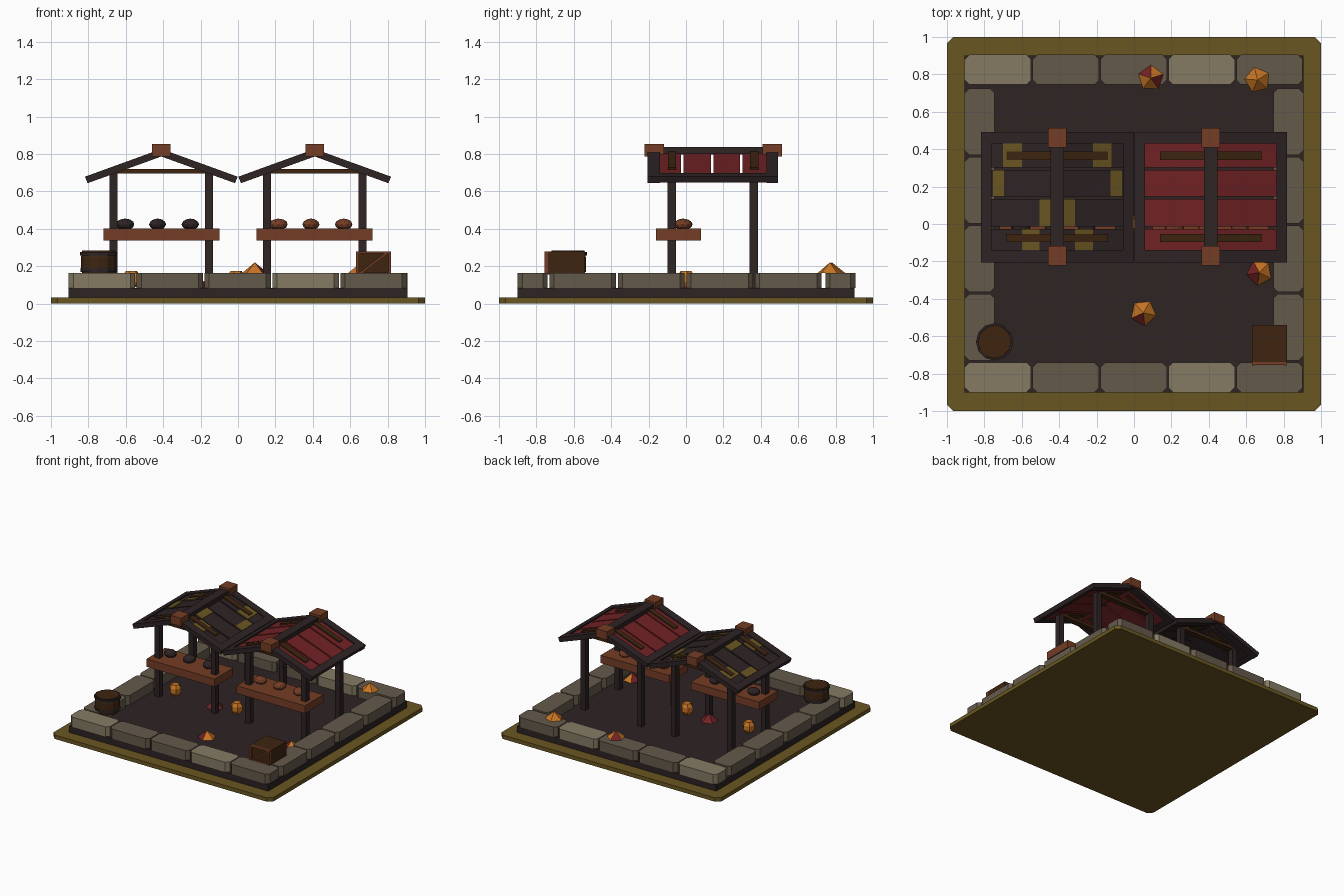
import bpy, bmesh, math
from mathutils import Matrix

if "Cube" in bpy.data.objects:
    bpy.data.objects.remove(bpy.data.objects["Cube"])


def material(name, r, g, b):
    m = bpy.data.materials.new(name)
    lin = [((c / 255 + 0.055) / 1.055) ** 2.4 for c in (r, g, b)]
    m.diffuse_color = (*lin, 1)
    m.use_nodes = True
    m.node_tree.nodes["Principled BSDF"].inputs["Base Color"].default_value = m.diffuse_color
    return m


OLIVE = material("olive_grass", 106, 86, 34)
LIGHT = material("light_stone", 133, 123, 100)
STONE = material("grey_stone", 101, 90, 75)
DARK = material("charred_wood", 46, 35, 36)
RED = material("red_cloth", 113, 34, 36)
BROWN = material("red_brown_wood", 116, 61, 37)
WOOD = material("dark_brown_wood", 62, 37, 17)
ORANGE = material("orange_leaf", 200, 117, 36)


def finish(name, bm, *mats):
    bmesh.ops.recalc_face_normals(bm, faces=bm.faces)
    me = bpy.data.meshes.new(name)
    bm.to_mesh(me)
    bm.free()
    for m in mats:
        me.materials.append(m)
    ob = bpy.data.objects.new(name, me)
    bpy.context.collection.objects.link(ob)
    return ob


def prism(name, pts, vec, mat):
    """Extrude a planar outline along a vector."""
    bm = bmesh.new()
    f = bm.faces.new([bm.verts.new(p) for p in pts])
    ext = bmesh.ops.extrude_face_region(bm, geom=[f])
    bmesh.ops.translate(bm, vec=vec, verts=[v for v in ext["geom"] if isinstance(v, bmesh.types.BMVert)])
    return finish(name, bm, mat)


def box(name, x0, x1, y0, y1, z0, z1, mat, c=0.0):
    """Box with optional chamfered vertical corners."""
    if c:
        o = [(x0 + c, y0), (x1 - c, y0), (x1, y0 + c), (x1, y1 - c),
             (x1 - c, y1), (x0 + c, y1), (x0, y1 - c), (x0, y0 + c)]
    else:
        o = [(x0, y0), (x1, y0), (x1, y1), (x0, y1)]
    return prism(name, [(x, y, z0) for x, y in o], (0, 0, z1 - z0), mat)


def lathe(name, x, y, profile, n, mat, turn=0.0):
    """Stack of n-sided rings (radius, z) with caps."""
    bm = bmesh.new()
    rings = [[bm.verts.new((x + r * math.cos(turn + math.tau * i / n),
                            y + r * math.sin(turn + math.tau * i / n), z)) for i in range(n)]
             for r, z in profile]
    for a, b in zip(rings, rings[1:]):
        for i in range(n):
            j = (i + 1) % n
            bm.faces.new((a[i], a[j], b[j], b[i]))
    bm.faces.new(rings[0])
    bm.faces.new(rings[-1])
    return finish(name, bm, mat)


# Ground slab and dark floor
box("ground_slab", -1, 1, -1, 1, 0, 0.032, OLIVE, 0.035)
box("dark_floor", -0.905, 0.905, -0.9, 0.9, 0.03, 0.085, DARK)

# Stone border: five stones front and back, four on each side
for side, y0, y1 in (("front", -0.9, -0.74), ("back", 0.745, 0.905)):
    for i in range(5):
        x = -0.905 + 0.363 * i
        box(f"{side}_border_stone", x, x + 0.355, y0, y1, 0.085, 0.165,
            LIGHT if i in (0, 3) else STONE, 0.025)
for side, x0, x1 in (("left", -0.905, -0.745), ("right", 0.745, 0.905)):
    for i in range(4):
        y = -0.73 + 0.366 * i
        box(f"{side}_border_stone", x0, x1, y, y + 0.357, 0.085, 0.165, STONE, 0.025)


# Stalls
def top(d):
    return 0.827 - 0.3625 * d


def slope(name, cx, s, d0, d1, y0, y1, hi, lo, mat):
    """Slab lying on the roof pitch, between two distances from the ridge."""
    k = (hi - lo) * 0.35
    pts = [(d0, top(d0) + hi), (d1, top(d1) + hi), (d1 - k, top(d1 - k) + lo), (d0, top(d0) + lo)]
    return prism(name, [(cx + s * d, y0, z) for d, z in pts], (0, y1 - y0, 0), mat)


ROWS = [(-0.14, -0.026), (-0.014, 0.133), (0.146, 0.289), (0.301, 0.43)]
PATCHES = [(0.095, 0.19), (0.035, 0.095), (0.285, 0.345), (0.19, 0.29)]

for cx, side, cloth, goods in ((-0.41, "left", DARK, DARK), (0.41, "right", RED, BROWN)):
    for px in (-0.255, 0.255):
        for py in (-0.077, 0.363):
            box(f"{side}_stall_post", cx + px - 0.022, cx + px + 0.022, py - 0.023, py + 0.023,
                0.08, 0.70, DARK)
    box(f"{side}_counter", cx - 0.31, cx + 0.31, -0.16, 0.08, 0.338, 0.402, BROWN)
    # Goods on the counter
    for i, gx in enumerate((-0.195, -0.02, 0.155)):
        bm = bmesh.new()
        bmesh.ops.create_icosphere(bm, subdivisions=2, radius=1)
        bm.transform(Matrix.Translation((cx + gx, -0.015, 0.424)) @ Matrix.Rotation(i * 1.1, 4, 'Z')
                     @ Matrix.Diagonal((0.052, 0.044, 0.031, 1)))
        finish(f"{side}_goods", bm, goods)
    # Tie beams, ridge and ridge caps
    for y in (-0.075, 0.365):
        box(f"{side}_tie_beam", cx - 0.265, cx + 0.265, y - 0.022, y + 0.022, 0.695, 0.72, WOOD)
    box(f"{side}_ridge_beam", cx - 0.036, cx + 0.036, -0.15, 0.44, 0.797, 0.837, DARK)
    for y in (-0.17, 0.46):
        box(f"{side}_ridge_cap", cx - 0.049, cx + 0.049, y - 0.052, y + 0.052, 0.787, 0.855, BROWN)
    # Both roof pitches
    for s in (-1, 1):
        for y0, y1 in ((-0.205, -0.14), (0.43, 0.492)):
            slope(f"{side}_gable_rafter", cx, s, 0, 0.408, y0, y1, 0, -0.04, DARK)
        slope(f"{side}_eave_beam", cx, s, 0.352, 0.407, -0.145, 0.435, 0, -0.036, DARK)
        for (y0, y1), (d0, d1) in zip(ROWS, PATCHES):
            slope(f"{side}_roof_plank", cx, s, 0, 0.36, y0, y1, -0.012, -0.028, cloth)
            if side == "left":
                slope("roof_patch", cx, s, d0, d1, y0, y1, -0.007, -0.014, OLIVE)
        for y in (-0.075, 0.365):
            slope(f"{side}_roof_batten", cx, s, 0.03, 0.272, y - 0.022, y + 0.022, -0.001, -0.035, WOOD)

# Barrel with dark hoops
BX, BY = -0.745, -0.63
lathe("barrel", BX, BY, [(0.085, 0.15), (0.095, 0.19), (0.095, 0.245), (0.088, 0.283)], 12, WOOD)
for z, r in ((0.17, 0.096), (0.257, 0.1)):
    lathe("barrel_hoop", BX, BY, [(r, z), (r, z + 0.02)], 12, DARK)

# Crate with a braced front
box("crate", 0.632, 0.818, -0.738, -0.54, 0.155, 0.28, WOOD)
for x in (0.632, 0.804):
    box("crate_upright", x, x + 0.014, -0.757, -0.735, 0.155, 0.28, BROWN)
for z in (0.155, 0.268):
    box("crate_rail", 0.632, 0.818, -0.755, -0.735, z, z + 0.012, BROWN)
prism("crate_brace", [(0.64, -0.752, 0.16), (0.66, -0.752, 0.16), (0.812, -0.752, 0.275),
                      (0.792, -0.752, 0.275)], (0, 0.016, 0), BROWN)

# Leaf piles: low five-sided cones with some red faces
PILES = [(0.09, 0.78, 0.165, (1, 4)), (0.66, 0.77, 0.165, ()), (0.67, -0.26, 0.085, (1, 2)),
         (0.05, -0.475, 0.085, (2,)), (-0.21, 0.0, 0.085, (0, 1, 2, 3, 4))]
for k, (x, y, z, reds) in enumerate(PILES):
    bm = bmesh.new()
    ring = [bm.verts.new((x + 0.07 * math.cos(0.3 + k * 0.25 + math.tau * i / 5),
                          y + 0.07 * math.sin(0.3 + k * 0.25 + math.tau * i / 5), z)) for i in range(5)]
    tip = bm.verts.new((x, y, z + 0.056))
    for i in range(5):
        bm.faces.new((ring[i], ring[(i + 1) % 5], tip)).material_index = int(i in reds)
    bm.faces.new(ring[::-1])
    finish("leaf_pile", bm, ORANGE, RED)

# Small gourds under the stalls
for x in (-0.57, -0.01):
    lathe("gourd", x, 0.0, [(0.028, 0.088), (0.046, 0.115), (0.046, 0.15), (0.03, 0.176)], 6, ORANGE, 0.2)
